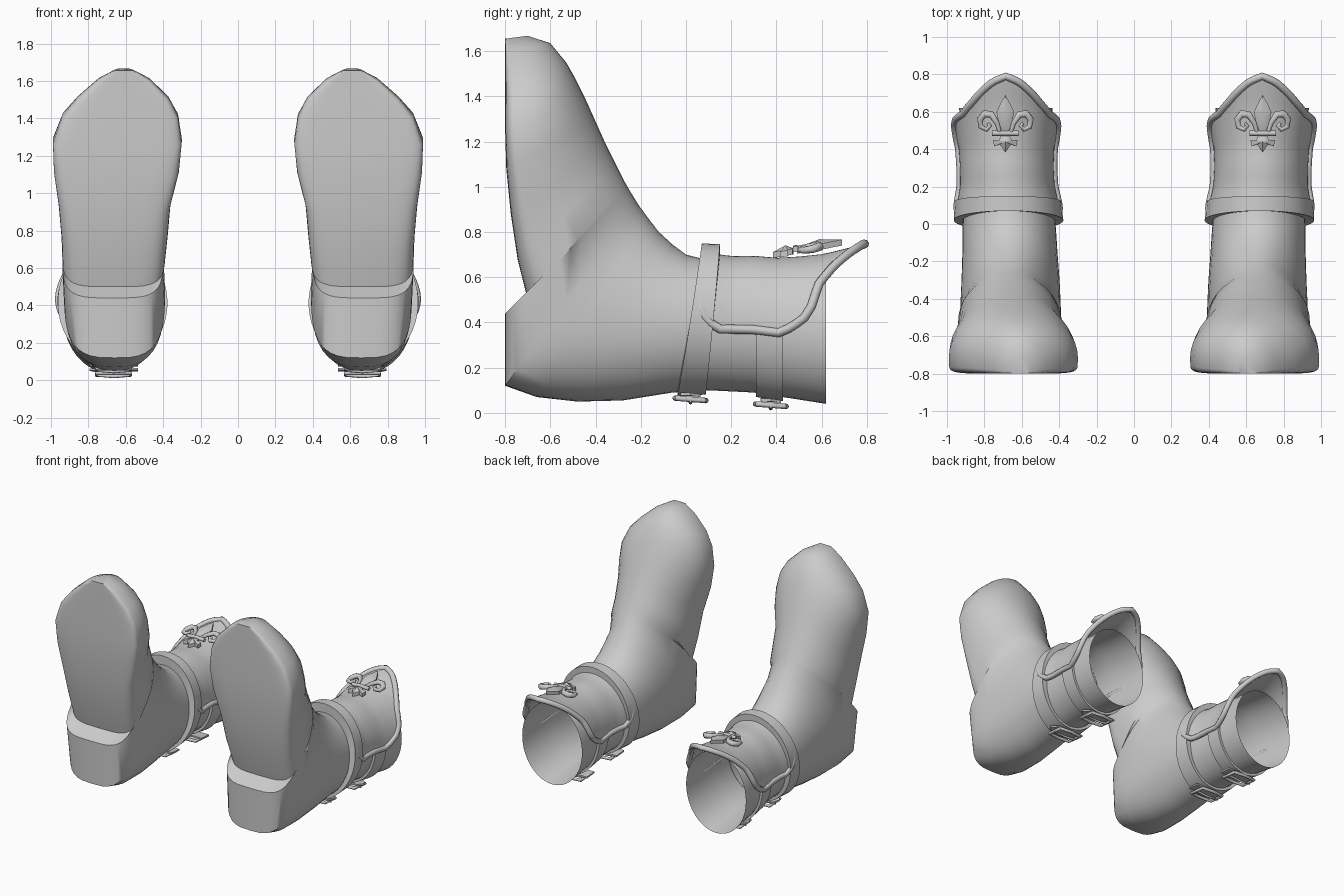
import bpy, bmesh, math
from mathutils import Vector

if "Cube" in bpy.data.objects:
    bpy.data.objects.remove(bpy.data.objects["Cube"])

leather = bpy.data.materials.new("grey_leather")
leather.diffuse_color = (0.6, 0.6, 0.6, 1)
leather.use_nodes = True
leather.node_tree.nodes["Principled BSDF"].inputs["Base Color"].default_value = leather.diffuse_color


def lerp(keys, t):
    """Piecewise linear lookup in a list of (t, value) pairs."""
    if t <= keys[0][0]:
        return keys[0][1]
    for (a, va), (b, vb) in zip(keys, keys[1:]):
        if t <= b:
            return va + (vb - va) * (t - a) / (b - a)
    return keys[-1][1]


def finish(ob, angle=45):
    """Material, mirrored twin and smooth shading."""
    ob.data.materials.clear()
    ob.data.materials.append(leather)
    bpy.ops.object.select_all(action='DESELECT')
    ob.select_set(True)
    bpy.context.view_layer.objects.active = ob
    if ob.type == 'CURVE':
        bpy.ops.object.convert(target='MESH')
        ob = bpy.context.object
    ob.modifiers.new("pair", 'MIRROR').use_mirror_merge = False
    bpy.ops.object.modifier_apply(modifier="pair")
    bpy.ops.object.shade_smooth_by_angle(angle=math.radians(angle))


def add_mesh(name, verts, faces, angle=45):
    me = bpy.data.meshes.new(name)
    me.from_pydata(verts, [], faces)
    bm = bmesh.new()
    bm.from_mesh(me)
    bmesh.ops.recalc_face_normals(bm, faces=bm.faces)
    bm.to_mesh(me)
    bm.free()
    ob = bpy.data.objects.new(name, me)
    bpy.context.collection.objects.link(ob)
    finish(ob, angle)


def grid(rows, closed):
    """Quads joining equal-length rows of points."""
    n = len(rows[0])
    return [(r * n + i, r * n + (i + 1) % n, (r + 1) * n + (i + 1) % n, (r + 1) * n + i)
            for r in range(len(rows) - 1) for i in range(n if closed else n - 1)]


def tube(name, pts, depth, radii=None, cyclic=False):
    cu = bpy.data.curves.new(name, 'CURVE')
    cu.dimensions = '3D'
    cu.bevel_depth, cu.bevel_resolution, cu.use_fill_caps = depth, 2, True
    sp = cu.splines.new('POLY')
    sp.points.add(len(pts) - 1)
    for i, p in enumerate(pts):
        sp.points[i].co = (*p, 1)
        sp.points[i].radius = radii[i] if radii else 1
    sp.use_cyclic_u = cyclic
    ob = bpy.data.objects.new(name, cu)
    bpy.context.collection.objects.link(ob)
    finish(ob, 60)


# Boot body: rings from leg opening to toe
# (front y, front z, back y, back z, centre x, half width)
RINGS = [
    (.62, .65, .62, .04, .685, .25), (.3, .68, .3, .09, .68, .235),
    (.1, .675, .1, .1, .67, .24), (0, .7, -.06, .09, .667, .25),
    (-.06, .745, -.28, .055, .663, .255), (-.12, .8, -.48, .05, .66, .262),
    (-.17, .865, -.66, .07, .66, .268), (-.21, .92, -.8, .12, .66, .27),
    (-.25, .985, -.8, .44, .67, .27), (-.27, 1.02, -.7, .5, .665, .275),
    (-.31, 1.1, -.745, .68, .66, .285), (-.36, 1.2, -.775, .88, .66, .3),
    (-.405, 1.3, -.795, 1.08, .65, .335), (-.45, 1.4, -.8, 1.25, .645, .345),
    (-.49, 1.48, -.8, 1.4, .63, .31), (-.53, 1.55, -.8, 1.5, .615, .245),
    (-.6, 1.635, -.8, 1.6, .61, .14), (-.7, 1.668, -.8, 1.655, .61, .05)]
N = 40
rows = []
for r, (ay, az, by, bz, cx, w) in enumerate(RINGS):
    widest = lerp([(5, .5), (9, .42), (13, .25)], r)
    square = lerp([(4, 1), (8, .5), (12, .35), (13, .3)], r)
    row = []
    for i in range(N):
        a = 2 * math.pi * i / N
        c, s = math.cos(a), math.sin(a)
        k = 1 if s >= 0 else square
        x = cx + w * math.copysign(abs(c) ** k, c)
        t = widest + (1 - widest) * s if s >= 0 else widest - widest * abs(s) ** k
        row.append((x, by + (ay - by) * t, bz + (az - bz) * t))
    rows.append(row)
toe_cap = [tuple(range(N * (len(rows) - 1), N * len(rows)))]
add_mesh("boot_body", [p for r in rows for p in r], grid(rows, True) + toe_cap, 50)


def shaft(y, deg, off):
    """Point on the leg shaft, angle measured from the top, pushed out by off."""
    top = lerp([(-.06, .71), (0, .69), (.1, .675), (.3, .68), (.62, .65)], y)
    low = lerp([(-.06, .09), (.1, .1), (.3, .09), (.62, .04)], y)
    cx = lerp([(0, .67), (.3, .68), (.62, .685)], y)
    rx = lerp([(0, .25), (.1, .24), (.3, .235), (.62, .25)], y)
    a = math.radians(deg)
    return Vector((cx + (rx + off) * math.sin(a), y,
                   (top + low) / 2 + ((top - low) / 2 + off) * math.cos(a)))


# Flared cuff panel over the upper half of the shaft
FRONT = [(0, .12), (45, .09), (75, .06), (86, .09), (93, .15)]
REAR = [(0, .79), (12, .76), (25, .7), (35, .65), (50, .59), (70, .555), (80, .52), (88, .46), (93, .41)]
FLARE = [(.05, .035), (.12, .03), (.2, .015), (.4, .015), (.5, .03), (.6, .05), (.8, .1)]


def cuff(deg, v, extra=0):
    y0, y1 = lerp(FRONT, abs(deg)), lerp(REAR, abs(deg))
    y = y0 + (y1 - y0) * v
    return shaft(y, deg, lerp(FLARE, y) + extra)


angles = [-93 + 186 * i / 40 for i in range(41)]
outer = [[cuff(a, v / 14) for a in angles] for v in range(15)]
inner = [[cuff(a, v / 14, -.012) for a in angles] for v in range(15)]
count = 15 * 41
faces = grid(outer, False) + [tuple(i + count for i in f) for f in grid(inner, False)]
add_mesh("cuff_panel", [p for r in outer + inner for p in r], faces)

# Piping round the whole cuff edge
edge = ([cuff(a, 1) for a in angles] + [cuff(93, v / 8) for v in range(7, 0, -1)]
        + [cuff(a, 0) for a in reversed(angles)] + [cuff(-93, v / 8) for v in range(1, 8)])
tube("cuff_piping", edge, .02, cyclic=True)


# Straps with a rectangular section
def strap(name, y_low, y_top, w_low, w_top, off_low, off_top, start, end):
    rows = []
    for i in range(49):
        a = start + (end - start) * i / 48
        t = (1 + math.cos(math.radians(a))) / 2
        y, w = y_low + (y_top - y_low) * t, w_low + (w_top - w_low) * t
        o = off_low + (off_top - off_low) * t
        rows.append([shaft(y - w / 2, a, 0), shaft(y - w / 2, a, o),
                     shaft(y + w / 2, a, o), shaft(y + w / 2, a, 0)])
    add_mesh(name, [p for r in rows for p in r], grid(rows, True), 40)


strap("ankle_strap", .025, .11, .125, .08, .018, .07, 0, 360)
strap("calf_strap", .37, .37, .12, .12, .018, .018, 88, 272)


# Buckles under the straps: frame, prong and strap tail
def buckle(name, y, z):
    x, tilt = .665, -.08
    pt = lambda dx, dy, dz=0: (x + dx, y + dy, z + dz + tilt * dy)
    tube(name + "_frame", [pt(-.09, -.06), pt(0, -.068), pt(.09, -.06),
                           pt(.09, .06), pt(0, .068), pt(-.09, .06)], .012, cyclic=True)
    tube(name + "_prong", [pt(-.09, 0, -.006), pt(0, 0, -.014), pt(.1, 0, -.008)], .009, [1, 1, .6])
    prof = [(-.13, .045), (.1, .045), (.13, 0), (.1, -.045), (-.13, -.045)]
    verts = [pt(dx, dy, h + abs(dx) * .1) for h in (.004, .016) for dx, dy in prof]
    sides = [(i, (i + 1) % 5, (i + 1) % 5 + 5, i + 5) for i in range(5)]
    add_mesh(name + "_tail", verts, sides + [(0, 1, 2, 3, 4), (5, 6, 7, 8, 9)], 30)


buckle("ankle_buckle", .02, .06)
buckle("calf_buckle", .375, .034)


# Lily ornament on the cuff
def drape(dx, y, h=0):
    return Vector((.688 + dx, y, .708 + .18 * (y - .4) - .9 * dx * dx + h))


def leaf(name, half, ridge_y):
    """Domed plate from one half outline, mirrored across its centre line."""
    line = half + [(-dx, y) for dx, y in reversed(half) if dx > 0]
    n = len(line)
    verts = [drape(dx, y, h) for h in (-.02, .006) for dx, y in line] + [drape(0, ridge_y, .026)]
    faces = [(i, (i + 1) % n, (i + 1) % n + n, i + n) for i in range(n)]
    faces += [(n + i, n + (i + 1) % n, 2 * n) for i in range(n)]
    add_mesh(name, verts, faces, 30)


leaf("ornament_petal", [(0, .69), (.025, .645), (.047, .6), (.04, .56), (.02, .5), (0, .49)], .59)
leaf("ornament_tail", [(0, .475), (.025, .47), (.035, .445), (.065, .45), (.06, .415),
                       (.03, .425), (0, .385)], .44)
tube("ornament_band", [drape(dx, .485, .006) for dx in (-.07, 0, .07)], .014)
CURL = [(.03, .49), (.045, .54), (.075, .585), (.11, .59), (.135, .56),
        (.13, .52), (.1, .505), (.082, .525), (.095, .54)]
for side, label in ((-1, "inner"), (1, "outer")):
    tube("ornament_curl_" + label, [drape(side * dx, y, .004) for dx, y in CURL], .017,
         [.6, .8, 1.1, 1.2, 1.1, .9, .8, .7, .5])
